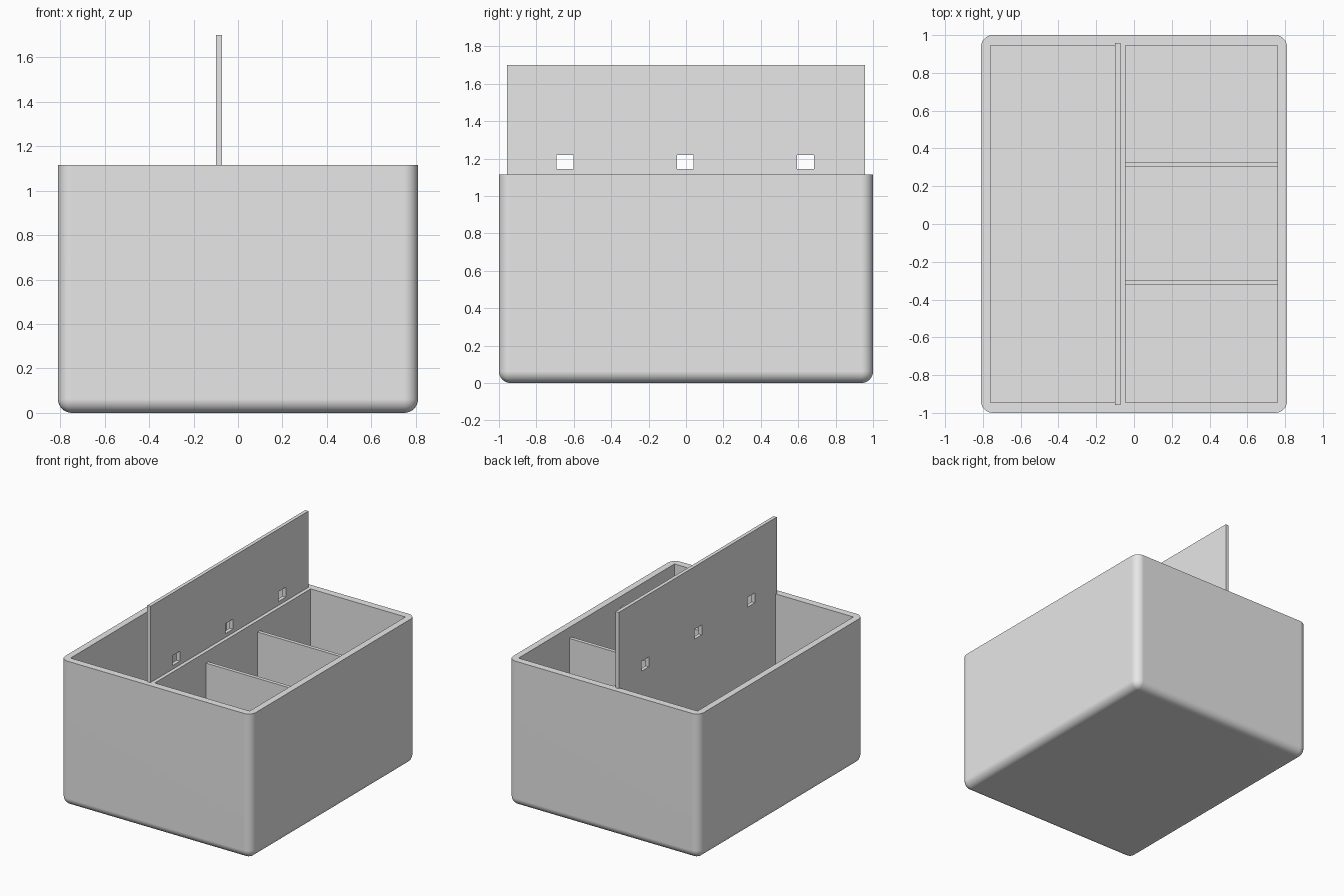
import bpy
import bmesh

if "Cube" in bpy.data.objects:
    bpy.data.objects.remove(bpy.data.objects["Cube"])

grey = bpy.data.materials.new("light grey")
grey.diffuse_color = (0.8, 0.8, 0.8, 1)
grey.use_nodes = True
grey.node_tree.nodes["Principled BSDF"].inputs["Base Color"].default_value = grey.diffuse_color


def box(name, x, y, z):
    """Axis-aligned box from (min, max) ranges."""
    bm = bmesh.new()
    bmesh.ops.create_cube(bm, size=1)
    for v in bm.verts:
        v.co = [r[0] if c < 0 else r[1] for c, r in zip(v.co, (x, y, z))]
    mesh = bpy.data.meshes.new(name)
    bm.to_mesh(mesh)
    bm.free()
    mesh.materials.append(grey)
    obj = bpy.data.objects.new(name, mesh)
    bpy.context.collection.objects.link(obj)
    return obj


def activate(obj):
    bpy.ops.object.select_all(action='DESELECT')
    obj.select_set(True)
    bpy.context.view_layer.objects.active = obj


def cut(obj, x, y, z):
    """Subtract a box from obj."""
    cutter = box("cutter", x, y, z)
    cutter.hide_render = True
    activate(obj)
    mod = obj.modifiers.new("cut", 'BOOLEAN')
    mod.operation = 'DIFFERENCE'
    mod.solver = 'EXACT'
    mod.object = cutter
    bpy.ops.object.modifier_apply(modifier=mod.name)
    bpy.data.objects.remove(cutter)


RIM, FLOOR = 1.115, 0.05

# Outer bin: rounded upright and bottom edges, crisp rim
body = box("bin_body", (-0.81, 0.81), (-1, 1), (0, RIM))
bm = bmesh.new()
bm.from_mesh(body.data)
edges = [e for e in bm.edges if min(v.co.z for v in e.verts) < 0.01]
bmesh.ops.bevel(bm, geom=edges, offset=0.062, offset_type='OFFSET',
                segments=8, profile=0.5, affect='EDGES')
bm.to_mesh(body.data)
bm.free()

# Two wells, leaving the long partition wall between them
cut(body, (-0.76, -0.073), (-0.945, 0.945), (FLOOR, 1.3))
cut(body, (-0.045, 0.76), (-0.945, 0.945), (FLOOR, 1.3))
activate(body)
bpy.ops.object.shade_smooth_by_angle(angle=0.52)
weighted = body.modifiers.new("flat_sides", 'WEIGHTED_NORMAL')
weighted.keep_sharp = True

# Low cross dividers in the right well
for side, y in (("front", -0.31), ("back", 0.315)):
    box(side + "_divider", (-0.05, 0.765), (y - 0.014, y + 0.014),
        (FLOOR - 0.01, 1.03))

# Tall panel standing against the partition, with three slots
panel = box("tall_panel", (-0.1, -0.0725), (-0.958, 0.958), (FLOOR - 0.01, 1.7))
for y in (-0.647, -0.004, 0.639):
    cut(panel, (-0.2, 0), (y - 0.045, y + 0.045), (1.144, 1.22))
